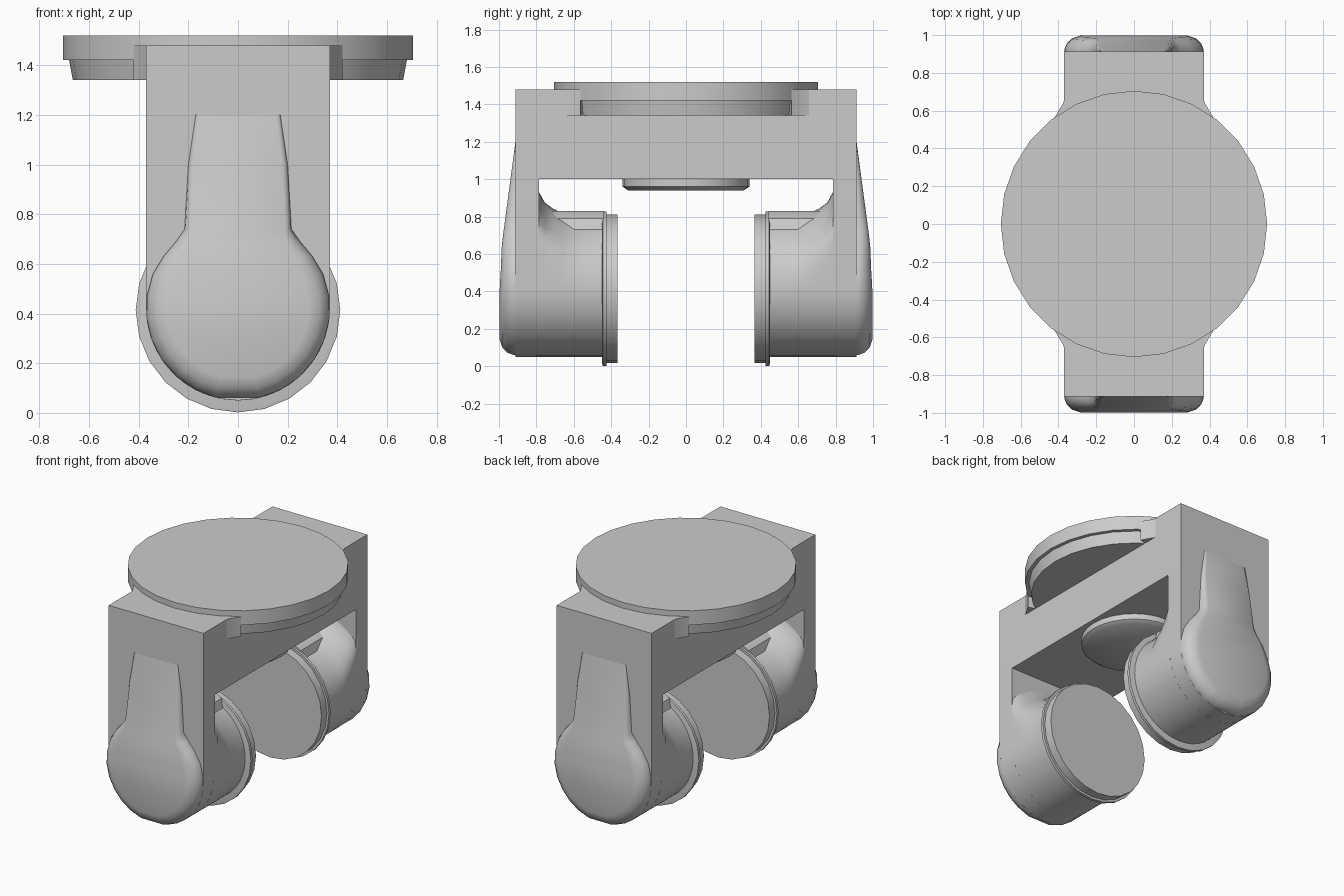
import bpy, bmesh
from math import sin, cos, pi, radians

if "Cube" in bpy.data.objects:
    bpy.data.objects.remove(bpy.data.objects["Cube"], do_unlink=True)

grey = bpy.data.materials.new("light_grey")
grey.use_nodes = True
grey.diffuse_color = (0.6, 0.6, 0.6, 1)
grey.node_tree.nodes["Principled BSDF"].inputs["Base Color"].default_value = (0.6, 0.6, 0.6, 1)

R, CZ = 0.37, 0.42          # barrel radius and axis height


def loft(name, rings, pair_caps=False, angle=35):
    """Skin a list of equal-length rings and cap both ends."""
    bm = bmesh.new()
    loops = [[bm.verts.new(p) for p in ring] for ring in rings]
    n = len(loops[0])
    for a, b in zip(loops, loops[1:]):
        for i in range(n):
            bm.faces.new((a[i], a[(i + 1) % n], b[(i + 1) % n], b[i]))
    bm.faces.new(loops[0])
    end = loops[-1]
    if pair_caps:           # strips across a left/right symmetric outline
        for i in range(n // 2 - 1):
            bm.faces.new((end[i], end[i + 1], end[n - 2 - i], end[n - 1 - i]))
    else:
        bm.faces.new(end)
    bmesh.ops.recalc_face_normals(bm, faces=bm.faces)
    mesh = bpy.data.meshes.new(name)
    bm.to_mesh(mesh)
    bm.free()
    mesh.materials.append(grey)
    ob = bpy.data.objects.new(name, mesh)
    bpy.context.collection.objects.link(ob)
    bpy.ops.object.select_all(action="DESELECT")
    ob.select_set(True)
    bpy.context.view_layer.objects.active = ob
    bpy.ops.object.shade_smooth_by_angle(angle=radians(angle))
    return ob


def disc(name, profile, n=28):
    """Upright turned part from (radius, z) pairs."""
    loft(name, [[(r * cos(2 * pi * i / n), r * sin(2 * pi * i / n), z)
                 for i in range(n)] for r, z in profile])


def side_prism(name, outline, half):
    """Extrude a (y, z) outline across x."""
    loft(name, [[(x, y, z) for y, z in outline] for x in (-half, half)])


# Turntable, bridge and lower boss
disc("turntable", [(0.665, 1.34), (0.68, 1.42), (0.705, 1.42), (0.705, 1.52)])
side_prism("bridge", [(-0.8, 1.0), (0.8, 1.0), (0.8, 1.48), (-0.8, 1.48)], R)
disc("lower_boss", [(0.31, 0.94), (0.34, 0.96), (0.34, 1.01)])


def bulge_depth(z):
    if z < 0.65:
        return 0.085 - 0.012 * max(0, (z - 0.4) / 0.25)
    return 0.073 * max(0, (1.2 - z) / 0.55)


def build_arm(end, s):
    """s = 1 builds the front arm, s = -1 the same arm turned half round."""
    def place(x, y, z):
        return (s * x, s * y, z)

    # Flat arm plate with a round foot
    foot = [(R * cos(a), CZ + R * sin(a))
            for a in [-pi * i / 16 for i in range(17)]]
    outline = foot + [(-R, 1.48), (R, 1.48)]
    loft(end + "_arm", [[place(x, y, z) for x, z in outline] for y in (-0.785, -0.912)])

    # Raised outer housing, tapering up the arm
    half = [(0.17, 1.2), (0.2, 1.0), (0.215, 0.74), (0.25, 0.69), (0.3, 0.63)]
    half += [(R * cos(a), CZ + R * sin(a))
             for a in [radians(22 - 14 * i) for i in range(8)]]
    shape = half + [(-x, z) for x, z in reversed(half)]
    rings = []
    for inset, rise in ((0, -0.1), (0, 0.15), (0.012, 0.5), (0.04, 0.83), (0.085, 1)):
        ring = []
        for x, z in shape:
            k = 1 - inset / R * (1 if z < 0.7 else 0.5)
            cz = CZ + (z - CZ) * k if z < 0.6 else z
            ring.append(place(x * k, -0.912 - rise * bulge_depth(z), cz))
        rings.append(ring)
    loft(end + "_housing", rings, pair_caps=True, angle=40)

    # Motor barrel flaring into the arm above its axis
    rings = []
    for y, r in ((-0.8, 0.56), (-0.785, 0.51), (-0.755, 0.455), (-0.71, 0.422),
                 (-0.66, 0.4), (-0.6, R), (-0.43, R)):
        ring = []
        for i in range(40):
            a = 2 * pi * i / 40
            q = r if sin(a) > 0.01 else R
            ring.append(place(max(-R, min(R, q * cos(a))), y, CZ + q * sin(a)))
        rings.append(ring)
    loft(end + "_barrel", rings)

    # Raised key along the top of the barrel
    key = [(-0.2, 0.72), (0.2, 0.72), (0.18, 0.79), (0.12, 0.83), (-0.12, 0.83), (-0.18, 0.79)]
    loft(end + "_barrel_key", [[place(x, y, z) for x, z in key] for y in (-0.79, -0.44)])

    # Rim and end plate of the barrel
    rings = []
    for y, r in ((-0.448, 0.4), (-0.445, 0.412), (-0.425, 0.412), (-0.425, 0.396), (-0.365, 0.396)):
        rings.append([place(r * cos(2 * pi * i / 24), y, 0.414 + r * sin(2 * pi * i / 24))
                      for i in range(24)])
    loft(end + "_end_plate", rings)

    # Small gussets where the bridge meets the turntable
    for side, m in (("right", -1), ("left", 1)):
        tri = [(0.36, -0.69), (0.375, -0.64), (0.42, -0.565), (0.36, -0.55)]
        loft(end + "_gusset_" + side,
             [[place(m * x, y, z) for x, y in tri] for z in (1.34, 1.479)])


build_arm("front", 1)
build_arm("back", -1)
